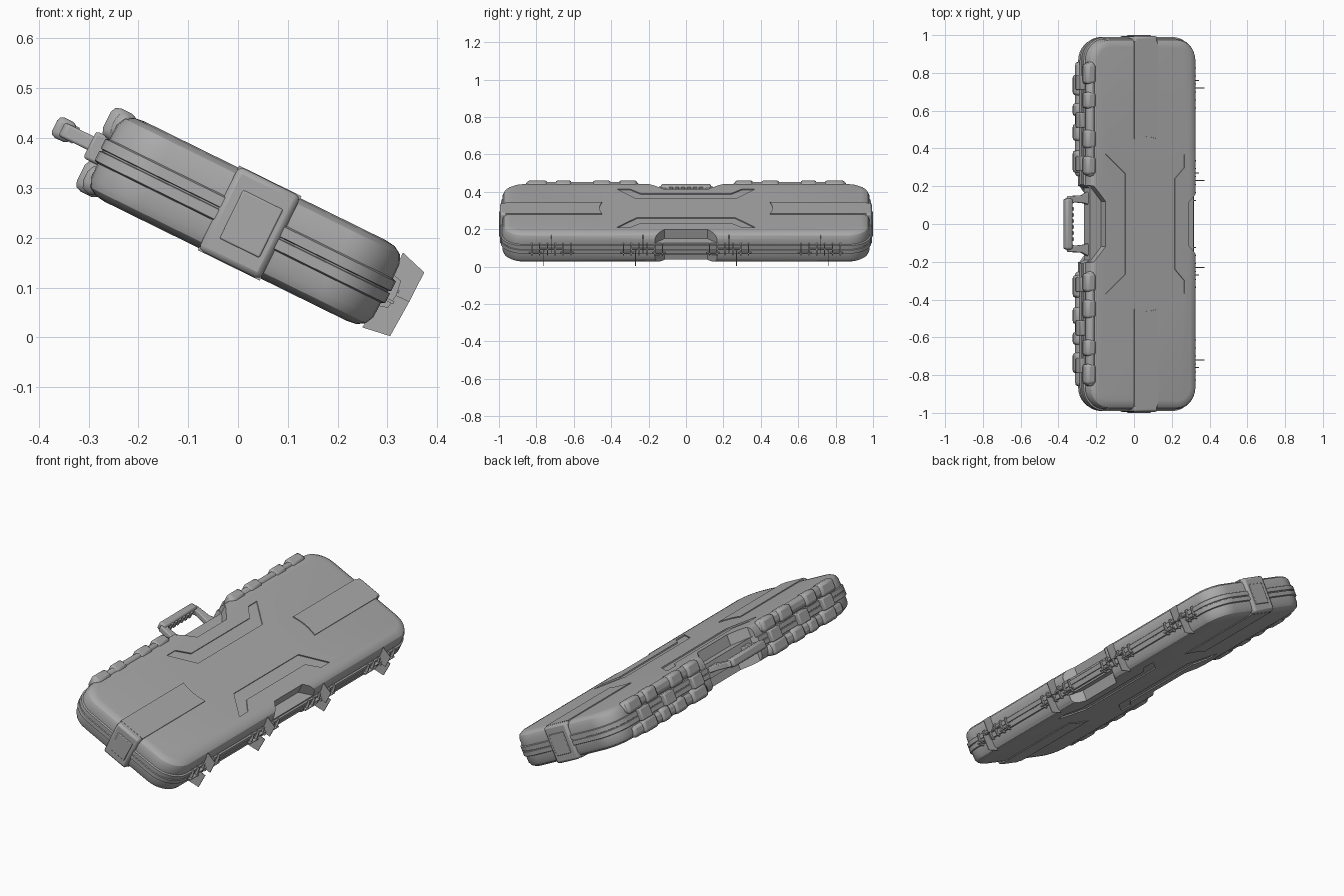
import bpy, bmesh, math
from mathutils import Matrix, Vector

if "Cube" in bpy.data.objects:
    bpy.data.objects.remove(bpy.data.objects["Cube"])

# Built lying flat (x = width, y = length, z = thickness), then tilted at the end
MID = -0.09            # middle of the case across its width
HALF_W, HALF_L = 0.325, 0.99
grey = bpy.data.materials.new("case_grey")
grey.diffuse_color = (0.4, 0.4, 0.4, 1)
grey.use_nodes = True
grey.node_tree.nodes["Principled BSDF"].inputs["Base Color"].default_value = grey.diffuse_color
parts = []


def add(name, bm, bevel=0.0):
    bmesh.ops.recalc_face_normals(bm, faces=bm.faces[:])
    me = bpy.data.meshes.new(name)
    bm.to_mesh(me)
    bm.free()
    ob = bpy.data.objects.new(name, me)
    bpy.context.collection.objects.link(ob)
    me.materials.append(grey)
    if bevel:
        mod = ob.modifiers.new("bevel", 'BEVEL')
        mod.width, mod.segments, mod.limit_method = bevel, 2, 'ANGLE'
    parts.append(ob)
    return ob


def prism_into(bm, pts, lo, hi, axis='z'):
    """Extrude a polygon along z, or (points as x,z) along y."""
    def put(p, h):
        return (p[0], p[1], h) if axis == 'z' else (p[0], h, p[1])
    a = [bm.verts.new(put(p, lo)) for p in pts]
    b = [bm.verts.new(put(p, hi)) for p in pts]
    bm.faces.new(a)
    bm.faces.new(b[::-1])
    for i in range(len(pts)):
        j = (i + 1) % len(pts)
        bm.faces.new((a[i], a[j], b[j], b[i]))


def prism(name, pts, lo, hi, axis='z', bevel=0.0):
    bm = bmesh.new()
    prism_into(bm, pts, lo, hi, axis)
    return add(name, bm, bevel)


def box(name, x0, x1, y0, y1, z0, z1, bevel=0.0):
    return prism(name, [(x0, y0), (x1, y0), (x1, y1), (x0, y1)], z0, z1, 'z', bevel)


def both_ends(pts):
    """Close a half outline by reflecting it in y."""
    return pts + [(x, -y) for x, y in reversed(pts)]


def cut(target, pts, lo, hi):
    cutter = prism("cutter", pts, lo, hi)
    parts.remove(cutter)
    cutter.hide_render = True
    mod = target.modifiers.new("cut", 'BOOLEAN')
    mod.operation, mod.solver, mod.object = 'DIFFERENCE', 'EXACT', cutter
    bpy.context.view_layer.objects.active = target
    bpy.ops.object.modifier_apply(modifier=mod.name)
    bpy.data.objects.remove(cutter)


def ring(bm, inset, z, radius=0.125, seg=8):
    r = radius - inset
    cx, cy = HALF_W - radius, HALF_L - radius
    out = []
    for q, (sx, sy) in enumerate([(1, 1), (-1, 1), (-1, -1), (1, -1)]):
        for k in range(seg + 1):
            a = math.pi / 2 * (q + k / seg)
            out.append(bm.verts.new((MID + sx * cx + r * math.cos(a), sy * cy + r * math.sin(a), z)))
    return out


# Case shell: rounded rectangle with soft edges, a rim band and a seam
half = [(0.055, 0.09), (0.033, 0.087), (0.017, 0.077), (0.009, 0.06),
        (0.008, 0.027), (0.0, 0.024), (0.0, 0.003), (0.005, 0.0015)]
profile = half + [(i, -z) for i, z in reversed(half)]
bm = bmesh.new()
loops = [ring(bm, i, z) for i, z in profile]
bm.faces.new(loops[0])
bm.faces.new(loops[-1][::-1])
for a, b in zip(loops, loops[1:]):
    for i in range(len(a)):
        j = (i + 1) % len(a)
        bm.faces.new((a[i], a[j], b[j], b[i]))
case = add("case_shell", bm)

# Recesses: handle bay, back bay, angled bracket grooves on both faces
cut(case, both_ends([(-0.5, 0.26), (-0.385, 0.19)]), -0.2, 0.2)
chevron = [(-0.318, 0.37), (-0.2, 0.265), (-0.2, -0.265), (-0.318, -0.37),
           (-0.318, -0.30), (-0.262, -0.24), (-0.262, 0.24), (-0.318, 0.30)]
for s in (1, -1):
    def span(a, b):
        return (a, b) if s > 0 else (-b, -a)
    cut(case, both_ends([(-0.5, 0.22), (-0.385, 0.2), (-0.318, 0.12)]), *span(0.036, 0.2))
    cut(case, both_ends([(0.3, 0.17), (0.225, 0.165), (0.173, 0.115)]), *span(0.036, 0.2))
    cut(case, chevron, *span(0.084, 0.2))
    cut(case, [(-0.17 - x, y) for x, y in chevron], *span(0.084, 0.2))

# End straps: raised panels on both faces, band around each end, square clasp
X0, X1 = -0.15, -0.011
for e in (1, -1):
    side = "far" if e > 0 else "near"
    arc = [(X0 + (X1 - X0) * k / 8, e * (0.45 + 0.012 * math.sin(math.pi * k / 8))) for k in range(9)]
    for s, face in ((1, "top"), (-1, "bottom")):
        z = sorted((s * 0.086, s * 0.0945))
        prism(f"{face}_panel_{side}", arc + [(X1, e * 0.965), (X0, e * 0.965)], *z)
    prism(f"end_band_{side}", [(X0, e * 0.93), (X1, e * 0.93), (X1, e * 0.995), (X0, e * 0.995)],
          -0.0935, 0.0935, bevel=0.012)
    y = sorted((e * 0.98, e * 1.0))
    box(f"end_clasp_{side}", -0.121, -0.032, *y, -0.054, 0.054, 0.003)

# Opening side: staggered grip blocks on both shells, ledge strips and latches
upper = [(0.74, 0.85), (0.61, 0.70), (0.40, 0.50), (0.26, 0.36)]
lower = [(0.68, 0.79), (0.57, 0.64), (0.44, 0.53), (0.27, 0.39)]
for e in (1, -1):
    side = "far" if e > 0 else "near"
    for s, rows, shell in ((1, upper, "upper"), (-1, lower, "lower")):
        z = sorted((s * 0.026, s * 0.093))
        for n, (a, b) in enumerate(rows):
            box(f"{shell}_grip_block_{side}_{n + 1}", -0.429, -0.373,
                *sorted((e * a, e * b)), *z, 0.016)
        z = sorted((s * 0.03, s * 0.0905))
        box(f"{shell}_ledge_{side}", -0.418, -0.373, *sorted((e * 0.25, e * 0.86)), *z, 0.02)
    for n, c in enumerate((0.32, 0.55, 0.75)):
        box(f"latch_{side}_{n + 1}", -0.438, -0.40, e * c - 0.04, e * c + 0.04, -0.03, 0.03, 0.006)

# Carry handle: grip with finger ridges and two splayed arms
box("handle_grip", -0.518, -0.477, -0.135, 0.135, -0.019, 0.026, 0.011)
for e in (1, -1):
    arm = [(-0.512, 0.115), (-0.495, 0.148), (-0.42, 0.152), (-0.37, 0.175),
           (-0.37, 0.10), (-0.41, 0.11), (-0.465, 0.115), (-0.485, 0.10)]
    prism("handle_arm_" + ("far" if e > 0 else "near"), [(x, e * y) for x, y in arm],
          -0.012, 0.018, bevel=0.005)
bm = bmesh.new()
for k in range(6):
    c = -0.08 + 0.032 * k
    prism_into(bm, [(-0.485, c - 0.012), (-0.47, c - 0.007), (-0.47, c + 0.007), (-0.485, c + 0.012)],
               -0.014, 0.021)
add("handle_ridges", bm)

# Hinges: comb of small teeth on a bar, with two thin fins standing out
for e in (1, -1):
    for row, mid, up, low in (("outer", 0.72, 0.72, 0.76), ("inner", 0.23, 0.23, 0.27)):
        bm = bmesh.new()
        for k in range(6):
            y = e * mid + (k - 2.5) * 0.042
            prism_into(bm, [(0.225, 0.035), (0.244, 0.03), (0.248, 0.0), (0.244, -0.03), (0.225, -0.035)],
                       y - 0.003, y + 0.003, 'y')
        c = e * mid
        for y0, y1, z in ((-0.12, -0.05, -0.016), (-0.06, 0.06, 0.008), (0.05, 0.12, -0.016)):
            prism_into(bm, [(0.225, c + y0), (0.25, c + y0), (0.25, c + y1), (0.225, c + y1)],
                       z - 0.003, z + 0.003)
        prism_into(bm, [(0.222, 0.083), (0.278, 0.066), (0.277, 0.0), (0.225, 0.0)],
                   e * up - 0.002, e * up + 0.002, 'y')
        prism_into(bm, [(0.215, -0.088), (0.273, -0.079), (0.277, 0.0), (0.225, 0.0)],
                   e * low - 0.002, e * low + 0.002, 'y')
        add(f"{row}_hinge_" + ("far" if e > 0 else "near"), bm)

# Smooth shading with crisp edges, then tilt the whole case
tilt = math.radians(26.2)
place = Matrix.Rotation(tilt, 4, 'Y')
place.translation = place @ Vector((0, 0, 0.216))
for ob in parts:
    ob.data.transform(place)
    ob.select_set(True)
bpy.context.view_layer.objects.active = case
bpy.ops.object.shade_smooth_by_angle(angle=math.radians(30))
